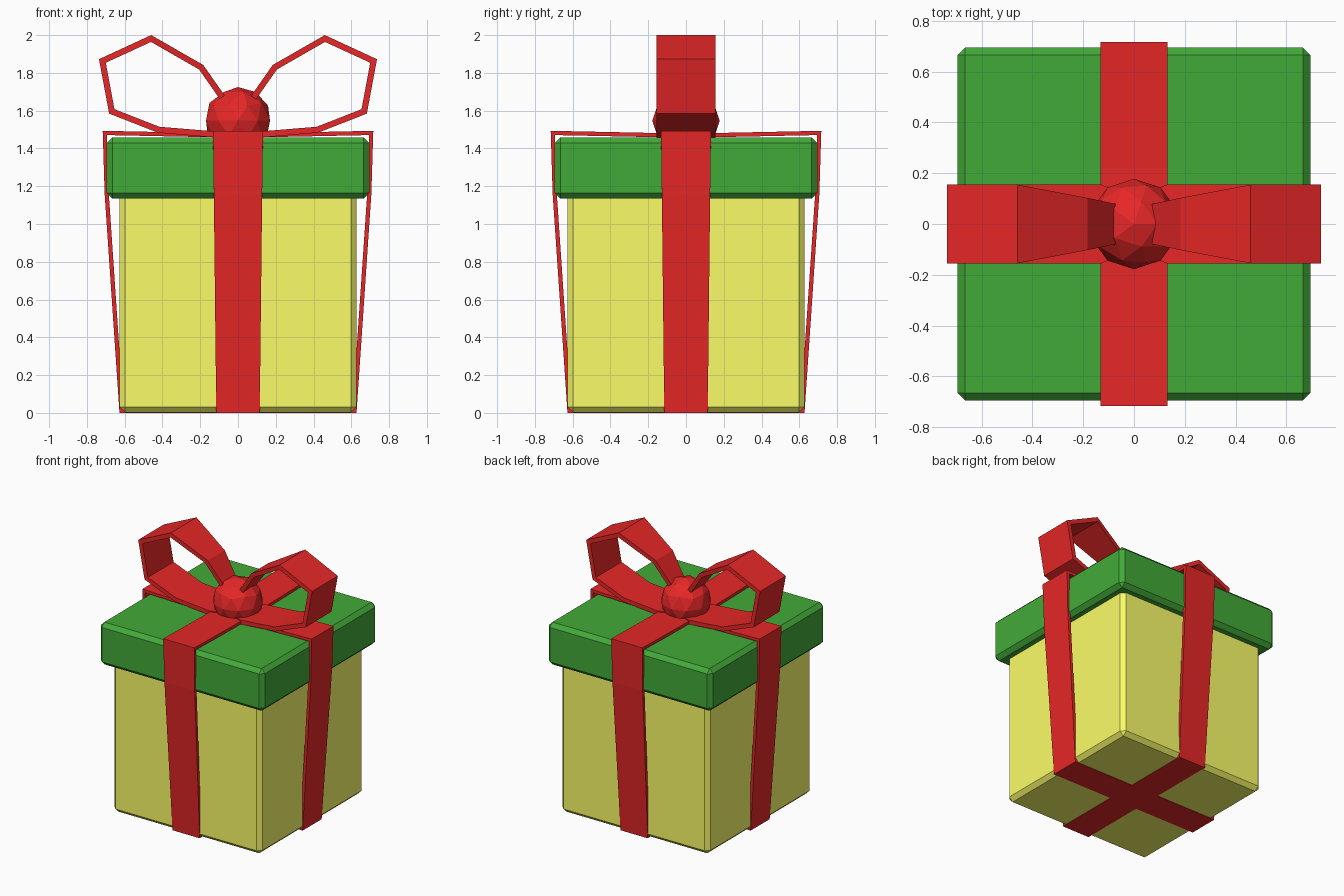
import bpy, bmesh
from math import pi
from mathutils import Matrix

if "Cube" in bpy.data.objects:
    bpy.data.objects.remove(bpy.data.objects["Cube"])


def material(name, rgb):
    m = bpy.data.materials.new(name)
    m.diffuse_color = (*rgb, 1)
    m.use_nodes = True
    m.node_tree.nodes["Principled BSDF"].inputs["Base Color"].default_value = m.diffuse_color
    return m


YELLOW = material("yellow", (0.96, 0.98, 0.14))
GREEN = material("green", (0.055, 0.40, 0.04))
RED = material("red", (0.80, 0.02, 0.02))


def finish(name, bm, mat):
    me = bpy.data.meshes.new(name)
    bm.to_mesh(me)
    bm.free()
    me.materials.append(mat)
    ob = bpy.data.objects.new(name, me)
    bpy.context.collection.objects.link(ob)
    return ob


def block(name, half, z0, z1, chamfer, mat):
    bm = bmesh.new()
    bmesh.ops.create_cube(bm, size=1)
    for v in bm.verts:
        v.co = (v.co.x * 2 * half, v.co.y * 2 * half, z0 + (v.co.z + 0.5) * (z1 - z0))
    bmesh.ops.bevel(bm, geom=bm.edges[:], offset=chamfer, segments=1, affect='EDGES')
    return finish(name, bm, mat)


def strip(name, path, thickness, closed=False, turn=0.0):
    """Flat band along (x, z, half width) points, thickened about its centre."""
    bm = bmesh.new()
    rows = [(bm.verts.new((x, -w, z)), bm.verts.new((x, w, z))) for x, z, w in path]
    pairs = list(zip(rows, rows[1:]))
    if closed:
        pairs.append((rows[-1], rows[0]))
    for a, b in pairs:
        bm.faces.new((a[0], a[1], b[1], b[0]))
    bmesh.ops.transform(bm, matrix=Matrix.Rotation(turn, 4, 'Z'), verts=bm.verts)
    ob = finish(name, bm, RED)
    mod = ob.modifiers.new("thickness", 'SOLIDIFY')
    mod.thickness = thickness
    mod.offset = 0
    mod.use_even_offset = True
    return ob


# Box and lid
block("box", 0.627, 0.002, 1.18, 0.03, YELLOW)
block("lid", 0.695, 1.135, 1.458, 0.03, GREEN)

# Two ribbons wrapped all the way round the box
half = [(0.0, 0.01, 0.115), (0.617, 0.01, 0.115), (0.695, 1.16, 0.128),
        (0.705, 1.482, 0.132), (0.22, 1.472, 0.132)]
loop = half + [(-x, z, w) for x, z, w in reversed(half[1:])]
strip("ribbon_across", loop, 0.022, True)
strip("ribbon_front_to_back", loop, 0.022, True, pi / 2)

# Bow loops, left and right
bow = [(0.04, 1.59, 0.07), (0.09, 1.68, 0.08), (0.195, 1.83, 0.103), (0.46, 1.982, 0.155),
       (0.718, 1.863, 0.155), (0.668, 1.596, 0.155), (0.42, 1.499, 0.155),
       (0.13, 1.475, 0.155), (0.04, 1.478, 0.12)]
strip("bow_loop_right", bow, 0.032)
strip("bow_loop_left", [(-x, z, w) for x, z, w in bow], 0.032)

# Faceted knot
bm = bmesh.new()
bmesh.ops.create_icosphere(bm, subdivisions=2, radius=0.178,
                           matrix=Matrix.Translation((0, 0, 1.547)))
bmesh.ops.bisect_plane(bm, geom=bm.verts[:] + bm.edges[:] + bm.faces[:],
                       plane_co=(0, 0, 1.47), plane_no=(0, 0, -1), clear_outer=True)
bmesh.ops.holes_fill(bm, edges=[e for e in bm.edges if e.is_boundary])
finish("knot", bm, RED)
